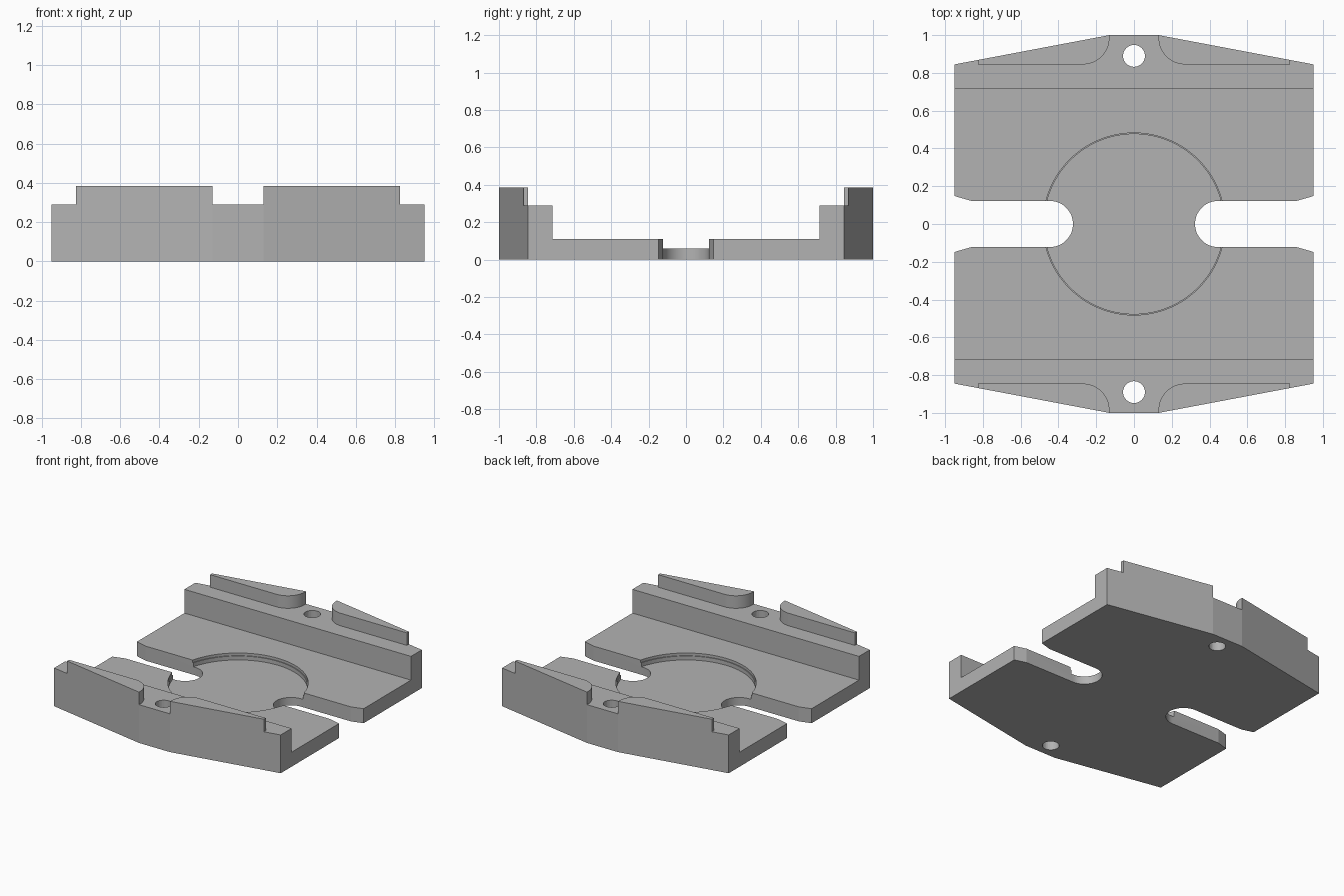
import bpy, bmesh
from math import sin, cos, pi

cube = bpy.data.objects.get("Cube")
if cube:
    bpy.data.objects.remove(cube, do_unlink=True)

grey = bpy.data.materials.new("plain grey")
grey.use_nodes = True
grey.diffuse_color = (0.45, 0.45, 0.45, 1)
grey.node_tree.nodes["Principled BSDF"].inputs["Base Color"].default_value = grey.diffuse_color


def arc(cx, cy, r, start, end, steps):
    """Points on an arc, angles in radians."""
    angles = [start + (end - start) * i / steps for i in range(steps + 1)]
    return [(cx + r * cos(a), cy + r * sin(a)) for a in angles]


def circle(cx, cy, r, steps):
    return arc(cx, cy, r, 0, 2 * pi, steps)[:-1]


def prism(name, outline, z0, z1):
    """Extrude a flat outline from z0 up to z1."""
    bm = bmesh.new()
    face = bm.faces.new([bm.verts.new((x, y, z0)) for x, y in outline])
    top = bmesh.ops.extrude_face_region(bm, geom=[face])["geom"]
    verts = [v for v in top if isinstance(v, bmesh.types.BMVert)]
    bmesh.ops.translate(bm, verts=verts, vec=(0, 0, z1 - z0))
    bmesh.ops.recalc_face_normals(bm, faces=bm.faces)
    mesh = bpy.data.meshes.new(name)
    bm.to_mesh(mesh)
    bm.free()
    mesh.materials.append(grey)
    obj = bpy.data.objects.new(name, mesh)
    bpy.context.collection.objects.link(obj)
    return obj


def smooth(obj):
    bpy.ops.object.select_all(action="DESELECT")
    obj.select_set(True)
    bpy.context.view_layer.objects.active = obj
    bpy.ops.object.shade_smooth_by_angle(angle=pi / 20)


def cut(obj, outline, z0, z1):
    """Subtract a prism from the object."""
    cutter = prism("cutter", outline, z0, z1)
    cutter.hide_render = True
    mod = obj.modifiers.new("cut", "BOOLEAN")
    mod.operation, mod.solver, mod.object = "DIFFERENCE", "EXACT", cutter
    bpy.context.view_layer.objects.active = obj
    bpy.ops.object.modifier_apply(modifier=mod.name)
    bpy.data.objects.remove(cutter, do_unlink=True)


WIDE, FLAT, SHOULDER = 0.95, 0.13, 0.845
FLOOR, LEDGE, TOP = 0.11, 0.29, 0.385

# Base plate: tapered eight-sided outline with a wide channel across it
half = [(WIDE, -SHOULDER), (WIDE, SHOULDER), (FLAT, 1), (-FLAT, 1)]
base = prism("base_plate", half + [(-x, -y) for x, y in half], 0, LEDGE)
cut(base, [(-1.2, -0.715), (1.2, -0.715), (1.2, 0.715), (-1.2, 0.715)], FLOOR, 1)

# Round recess with a fine stepped rim
cut(base, circle(0, 0, 0.482, 96), 0.09, 0.5)
cut(base, circle(0, 0, 0.476, 96), 0.06, 0.5)

# Side slots with round ends and flared mouths, and the two bolt holes
slot = arc(0.445, 0, 0.122, pi / 2, 3 * pi / 2, 24)
slot += [(0.86, -0.122), (WIDE, -0.148), (1.1, -0.19), (1.1, 0.19), (WIDE, 0.148), (0.86, 0.122)]
for side in (1, -1):
    cut(base, [(side * x, y) for x, y in slot], -0.5, 0.5)
    cut(base, circle(0, side * 0.89, 0.058, 32), -0.5, 0.5)
smooth(base)

# Four raised pads on the end walls, rounded at the inner corner
tip_x = 0.825
tip_y = 1 - (tip_x - FLAT) / (WIDE - FLAT) * (1 - SHOULDER)
pad = [(FLAT, 1)] + arc(FLAT + 0.14, SHOULDER + 0.14, 0.14, pi, 3 * pi / 2, 16)
pad += [(tip_x, SHOULDER), (tip_x, tip_y)]
for sx, x_name in ((1, "left"), (-1, "right")):
    for sy, y_name in ((1, "back"), (-1, "front")):
        smooth(prism(f"{y_name}_{x_name}_pad", [(sx * x, sy * y) for x, y in pad], LEDGE, TOP))
